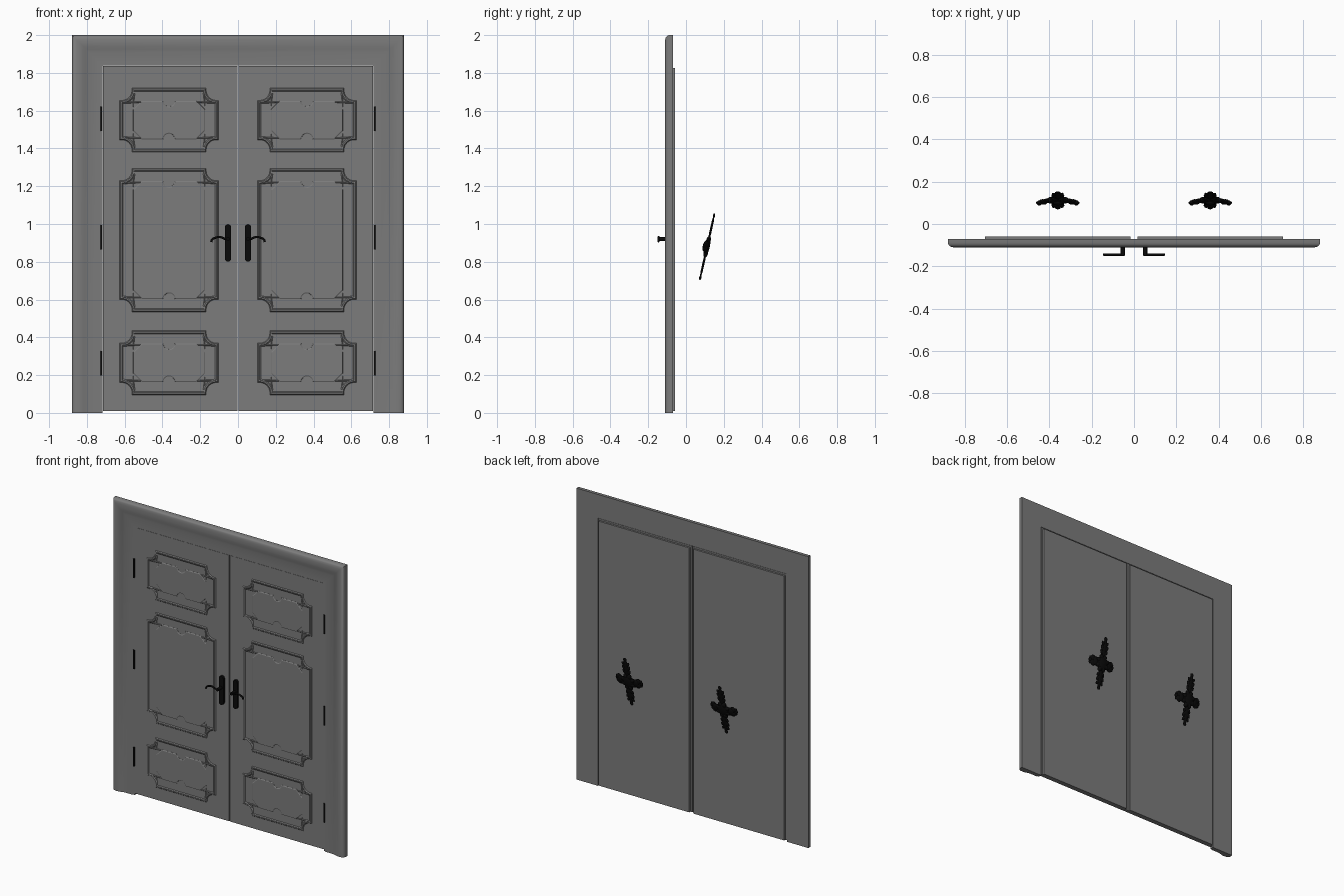
import bpy, bmesh
from math import sin, cos, pi, radians
from mathutils import Matrix, Vector

cube = bpy.data.objects.get("Cube")
if cube:
    bpy.data.objects.remove(cube, do_unlink=True)


def material(name, value):
    m = bpy.data.materials.new(name)
    m.use_nodes = True
    m.diffuse_color = (value, value, value, 1)
    m.node_tree.nodes["Principled BSDF"].inputs["Base Color"].default_value = (value, value, value, 1)
    return m


GREY = material("painted_grey", 0.2)
BLACK = material("black_iron", 0.003)


def finish(bm, name, mat, smooth=True):
    bmesh.ops.recalc_face_normals(bm, faces=bm.faces)
    mesh = bpy.data.meshes.new(name)
    bm.to_mesh(mesh)
    bm.free()
    ob = bpy.data.objects.new(name, mesh)
    bpy.context.collection.objects.link(ob)
    mesh.materials.append(mat)
    if smooth:
        bpy.ops.object.select_all(action='DESELECT')
        ob.select_set(True)
        bpy.context.view_layer.objects.active = ob
        bpy.ops.object.shade_smooth_by_angle(angle=radians(35))
    return ob


def add_box(bm, lo, hi):
    lo, hi = Vector(lo), Vector(hi)
    m = Matrix.Translation((lo + hi) / 2) @ Matrix.Diagonal((*(hi - lo), 1))
    bmesh.ops.create_cube(bm, size=1, matrix=m)


def add_ball(bm, centre, size, turn=0, detail=10):
    m = Matrix.Translation(centre) @ Matrix.Rotation(turn, 4, 'Y') @ Matrix.Diagonal((*size, 1))
    bmesh.ops.create_uvsphere(bm, u_segments=detail, v_segments=detail // 2 + 1, radius=1, matrix=m)


def tube(name, points, radius, mat):
    cu = bpy.data.curves.new(name, 'CURVE')
    cu.dimensions = '3D'
    cu.bevel_depth = radius
    cu.bevel_resolution = 2
    cu.resolution_u = 6
    cu.use_fill_caps = True
    sp = cu.splines.new('BEZIER')
    sp.bezier_points.add(len(points) - 1)
    for bp, p in zip(sp.bezier_points, points):
        bp.co = p
        bp.handle_left_type = bp.handle_right_type = 'AUTO'
    ob = bpy.data.objects.new(name, cu)
    bpy.context.collection.objects.link(ob)
    cu.materials.append(mat)
    return ob


# Moulded frame: one profile swept around three sides with mitred corners
W, H = 0.88, 2.0
profile = [(0, -.07), (0, -.09), (.004, -.1), (.012, -.107), (.025, -.11), (.045, -.11),
           (.06, -.107), (.075, -.102), (.09, -.099), (.15, -.099), (.15, -.094),
           (.162, -.094), (.162, -.07)]
bm = bmesh.new()
rows = [[bm.verts.new(p) for p in ((d - W, y, 0), (d - W, y, H - d), (W - d, y, H - d), (W - d, y, 0))]
        for d, y in profile]
for a, b in zip(rows, rows[1:] + rows[:1]):
    for i in range(3):
        bm.faces.new((a[i], a[i + 1], b[i + 1], b[i]))
for end in (0, 3):
    bm.faces.new([r[end] for r in rows])
finish(bm, "door_frame", GREY)

FRONT = -0.092
CX = 0.365


# Panel outlines, centred on the origin as (x, z) pairs
def notched(w, h, r=0.055, step=0.011):
    """Rectangle whose corners are stepped concave arcs."""
    corner = [(w, h - r - step), (w - step, h - r - step)]
    for i in range(7):
        a = pi / 2 * i / 6
        corner.append((w - step - r * sin(a), h - step - r * cos(a)))
    corner.append((w - r - step, h))
    return four_corners(corner)


def four_corners(c):
    back = c[::-1]
    return (c + [(-x, z) for x, z in back] + [(-x, -z) for x, z in c]
            + [(x, -z) for x, z in back])


def chamfered(w, h, cut=0.045, r=0.03):
    """Chamfered rectangle with round bites at top and bottom centre."""
    quarter = [(w, h - cut), (w - cut, h)]
    quarter += [(r * cos(a), h - r * sin(a)) for a in (0, pi / 8, pi / 4, pi * 3 / 8)]
    out = four_corners(quarter)
    out.insert(len(quarter), (0, h - r))
    out.insert(3 * len(quarter) + 1, (0, r - h))
    return out


def add_relief(bm, outline, cx, cz, insets):
    face = bm.faces.new([bm.verts.new((cx + x, FRONT - .0002, cz + z)) for x, z in outline])
    face.normal_update()
    if face.normal.y > 0:
        face.normal_flip()
    for thick, depth in insets:
        bmesh.ops.inset_individual(bm, faces=[face], thickness=thick, depth=depth, use_even_offset=True)


# bottom and top of the outer moulding of each panel
PANELS = {"upper": (1.38, 1.72), "middle": (0.535, 1.295), "lower": (0.095, 0.435)}
HINGES = (0.263, 0.93, 1.557)

for side, s in (("left", 1), ("right", -1)):
    # Door leaf with a narrower rebated slab behind it
    bm = bmesh.new()
    add_box(bm, (min(s * .003, s * .716), FRONT, .01), (max(s * .003, s * .716), -.071, 1.836))
    add_box(bm, (min(s * .016, s * .705), -.072, .01), (max(s * .016, s * .705), -.058, 1.825))
    finish(bm, side + "_door", GREY, False)

    # Raised mouldings and inner fields
    for part, (z0, z1) in PANELS.items():
        cz, h = (z0 + z1) / 2, (z1 - z0) / 2
        bm = bmesh.new()
        add_relief(bm, notched(.262, h), s * CX, cz, ((.005, .006), (.007, 0), (.006, -.005)))
        mould = finish(bm, f"{side}_{part}_moulding", GREY, False)
        bm = bmesh.new()
        add_relief(bm, chamfered(.19, h - .068), s * CX, cz, ((.0005, .0015), (.005, .003)))
        finish(bm, f"{side}_{part}_field", GREY, False)

    # Hinges
    bm = bmesh.new()
    for z in HINGES:
        bmesh.ops.create_cone(bm, cap_ends=True, segments=12, radius1=.006, radius2=.006, depth=.13,
                              matrix=Matrix.Translation((s * .723, -.096, z)))
    finish(bm, side + "_hinges", BLACK)

    # Handle plate with rounded ends
    bm = bmesh.new()
    pts = []
    for i in range(18):
        a = pi * (i if i < 9 else i - 1) / 8 if i < 9 else pi + pi * (i - 9) / 8
        pts.append((s * .053 + .017 * cos(a), FRONT, (.982 if i < 9 else .818) + .017 * sin(a)))
    plate = bm.faces.new([bm.verts.new(p) for p in pts])
    grown = bmesh.ops.extrude_face_region(bm, geom=[plate])["geom"]
    bmesh.ops.translate(bm, vec=(0, -.016, 0), verts=[v for v in grown if isinstance(v, bmesh.types.BMVert)])
    finish(bm, side + "_handle_plate", BLACK)

    # Handle stem and scrolled lever
    tube(side + "_handle_stem", [(s * .053, -.1, .92), (s * .053, -.15, .92)], .01, BLACK)
    lever = [(.046, .92), (.07, .922), (.095, .931), (.12, .927), (.138, .916), (.142, .905)]
    tube(side + "_handle_lever", [(s * x, -.145, z) for x, z in lever], .006, BLACK)

    # Leafy cross ornament hanging behind the door, leaning back at the top
    bm = bmesh.new()
    add_ball(bm, (0, 0, 0), (.042, .014, .05), detail=16)
    add_ball(bm, (0, -.012, 0), (.022, .012, .024), detail=12)
    for k in range(8):
        a = pi / 4 * k + pi / 8
        add_ball(bm, (.034 * cos(a), 0, .042 * sin(a)), (.016, .012, .02), pi / 2 - a)
    for d in (1, -1):
        # tall leaves with side lobes
        add_ball(bm, (0, 0, d * .1), (.018, .006, .075), detail=12)
        add_ball(bm, (0, 0, d * .168), (.013, .006, .013))
        for e in (1, -1):
            for z, r in ((.075, .019), (.105, .02), (.135, .016)):
                add_ball(bm, (e * .017, 0, d * z), (r * .6, .006, r), e * d * .5)
        # side wings bending toward the door
        for x, y, z, r in ((.05, -.003, 0, .032), (.07, -.008, .014, .024), (.07, -.008, -.014, .024),
                           (.088, -.013, 0, .018), (.088, -.013, .016, .012), (.088, -.013, -.016, .012)):
            add_ball(bm, (d * x, y, z), (r * .8, .009, r), d * .4)
    ornament = finish(bm, side + "_ornament", BLACK)
    ornament.location = (s * .36, .112, .88)
    ornament.rotation_euler = (-radians(12.5), 0, 0)
